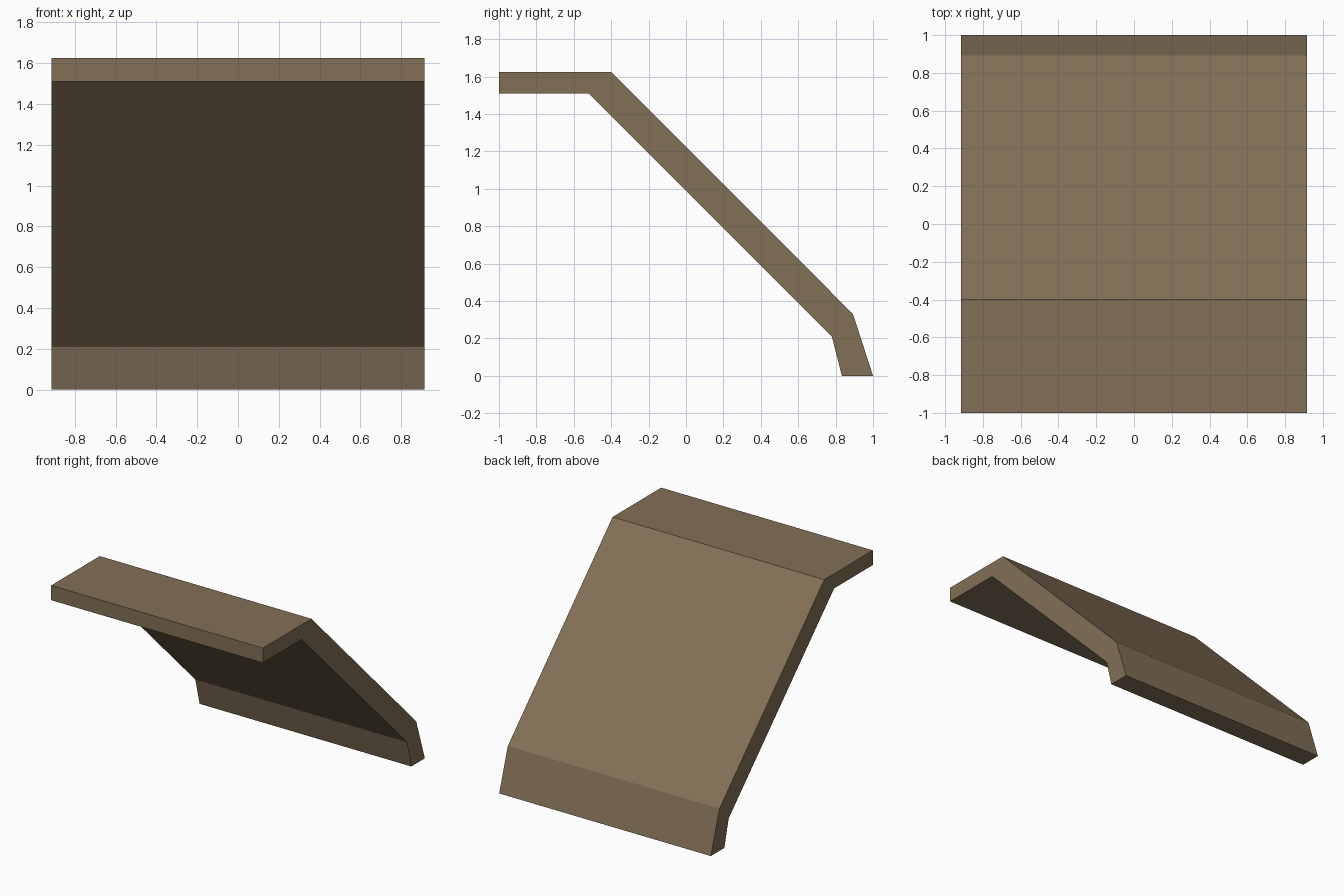
import bpy, bmesh

if "Cube" in bpy.data.objects:
    bpy.data.objects.remove(bpy.data.objects["Cube"])

HALF_WIDTH = 0.915

# Side profile (y, z) of the bent panel: outer edge, then inner edge back
PROFILE = [(-1.0, 1.625), (-0.4, 1.625), (0.893, 0.33), (1.0, 0.0),
           (0.833, 0.0), (0.78, 0.21), (-0.522, 1.51), (-1.0, 1.51)]

brown = bpy.data.materials.new("dull_brown")
brown.diffuse_color = (0.225, 0.162, 0.095, 1.0)
brown.use_nodes = True
brown.node_tree.nodes["Principled BSDF"].inputs["Base Color"].default_value = brown.diffuse_color

# Extrude the profile across the width
bm = bmesh.new()
side = bm.faces.new([bm.verts.new((-HALF_WIDTH, y, z)) for y, z in PROFILE])
ext = bmesh.ops.extrude_face_region(bm, geom=[side], use_keep_orig=True)
bmesh.ops.translate(bm, vec=(2 * HALF_WIDTH, 0, 0),
                    verts=[g for g in ext["geom"] if isinstance(g, bmesh.types.BMVert)])
bmesh.ops.recalc_face_normals(bm, faces=bm.faces)

mesh = bpy.data.meshes.new("bent_panel")
bm.to_mesh(mesh)
bm.free()
mesh.materials.append(brown)
panel = bpy.data.objects.new("bent_panel", mesh)
bpy.context.collection.objects.link(panel)
